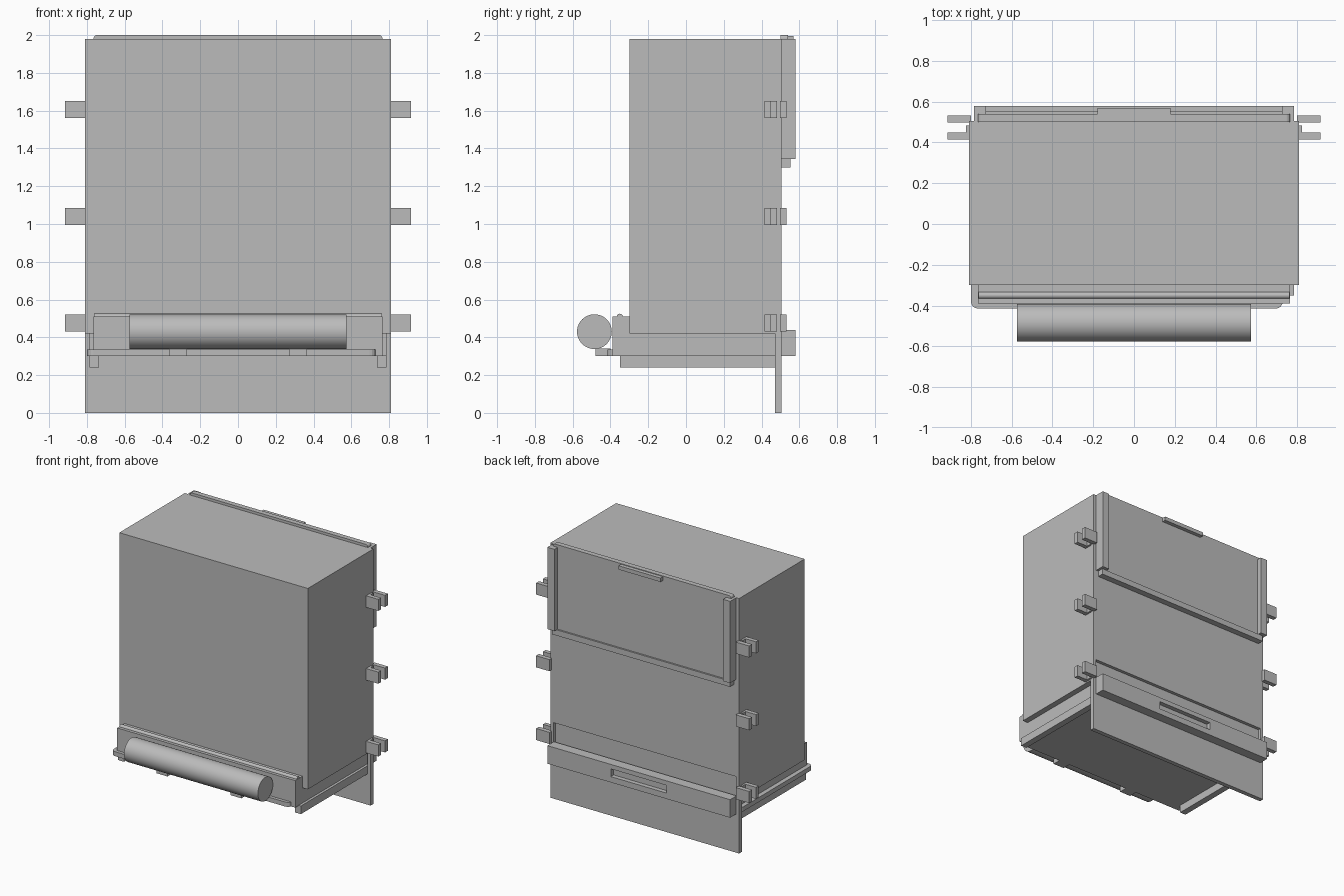
import bpy, bmesh, math
from mathutils import Vector

cube = bpy.data.objects.get("Cube")
if cube:
    bpy.data.objects.remove(cube, do_unlink=True)

gray = bpy.data.materials.new("plain_gray")
gray.use_nodes = True
gray.diffuse_color = (0.5, 0.5, 0.5, 1)
gray.node_tree.nodes["Principled BSDF"].inputs["Base Color"].default_value = (0.5, 0.5, 0.5, 1)


def box(name, x, y, z, round_axis=None, radius=0.03):
    """Box from (min, max) ranges; edges along round_axis may be rounded."""
    bm = bmesh.new()
    bmesh.ops.create_cube(bm, size=1)
    for v in bm.verts:
        v.co = Vector([(r[0] + r[1]) / 2 + c * (r[1] - r[0]) for c, r in zip(v.co, (x, y, z))])
    if round_axis is not None:
        edges = [e for e in bm.edges
                 if abs((e.verts[0].co - e.verts[1].co).normalized()[round_axis]) > 0.9]
        bmesh.ops.bevel(bm, geom=edges, offset=radius, segments=4, profile=0.5, affect='EDGES')
    mesh = bpy.data.meshes.new(name)
    bm.to_mesh(mesh)
    bm.free()
    mesh.materials.append(gray)
    obj = bpy.data.objects.new(name, mesh)
    bpy.context.collection.objects.link(obj)
    return obj


def pair(name, x, y, z):
    """The same box on both sides."""
    box("left_" + name, x, y, z)
    box("right_" + name, (-x[1], -x[0]), y, z)


def rod(name, half, radius, y, z, sides):
    bpy.ops.mesh.primitive_cylinder_add(vertices=sides, radius=radius, depth=2 * half,
                                        location=(0, y, z), rotation=(0, math.pi / 2, 0))
    obj = bpy.context.object
    obj.name = name
    obj.data.materials.append(gray)
    bpy.ops.object.shade_smooth_by_angle()


def cut(target, cutter):
    mod = target.modifiers.new("opening", 'BOOLEAN')
    mod.operation = 'DIFFERENCE'
    mod.solver = 'EXACT'
    mod.object = cutter
    cutter.hide_render = True
    cutter.hide_viewport = True
    cutter.display_type = 'WIRE'


# Housing and back skirt, opened for the drawer
housing = box("housing", (-0.81, 0.81), (-0.30, 0.505), (0.42, 1.98))
skirt = box("back_skirt", (-0.81, 0.81), (0.47, 0.505), (0, 0.42))
cut(housing, box("recess_cutter", (-0.785, 0.785), (0.48, 0.7), (0.2, 0.59)))
cut(skirt, box("slot_cutter", (-0.785, 0.785), (0.4, 0.7), (0.30, 0.6)))

# Drawer with front wall, bead, rails and rounded flange
box("drawer_tray", (-0.765, 0.765), (-0.385, 0.51), (0.303, 0.42))
box("drawer_front", (-0.765, 0.765), (-0.39, -0.30), (0.30, 0.51))
rod("front_bead", 0.762, 0.017, -0.35, 0.508, 16)
box("tray_flange", (-0.80, 0.73), (-0.415, 0.47), (0.30, 0.335), 2, 0.035)
pair("tray_rail", (0.735, 0.785), (-0.35, 0.47), (0.24, 0.303))

# Roller on two small tabs
rod("front_roller", 0.575, 0.092, -0.485, 0.43, 48)
pair("roller_tab", (0.27, 0.365), (-0.48, -0.40), (0.30, 0.34))

# Drawer pull with a finger slot
pull = box("drawer_pull", (-0.785, 0.785), (0.50, 0.58), (0.30, 0.44))
cut(pull, box("finger_cutter", (-0.24, 0.24), (0.545, 0.7), (0.345, 0.405)))

# Rear upper hatch in side guides
box("hatch_panel", (-0.765, 0.765), (0.50, 0.54), (1.31, 2.0), 1, 0.018)
box("hatch_ledge", (-0.765, 0.765), (0.50, 0.553), (1.30, 1.345))
pair("hatch_guide", (0.725, 0.785), (0.50, 0.58), (1.345, 1.98))
box("hatch_grip", (-0.18, 0.18), (0.535, 0.57), (1.965, 1.995))

# Side clips: two prongs joined by a thin web
for level, z in zip(("lower", "middle", "upper"), (0.475, 1.04, 1.605)):
    height = (z - 0.045, z + 0.045)
    pair(level + "_clip_front_prong", (0.80, 0.915), (0.415, 0.448), height)
    pair(level + "_clip_web", (0.80, 0.825), (0.445, 0.482), height)
    pair(level + "_clip_back_prong", (0.80, 0.915), (0.497, 0.532), height)
